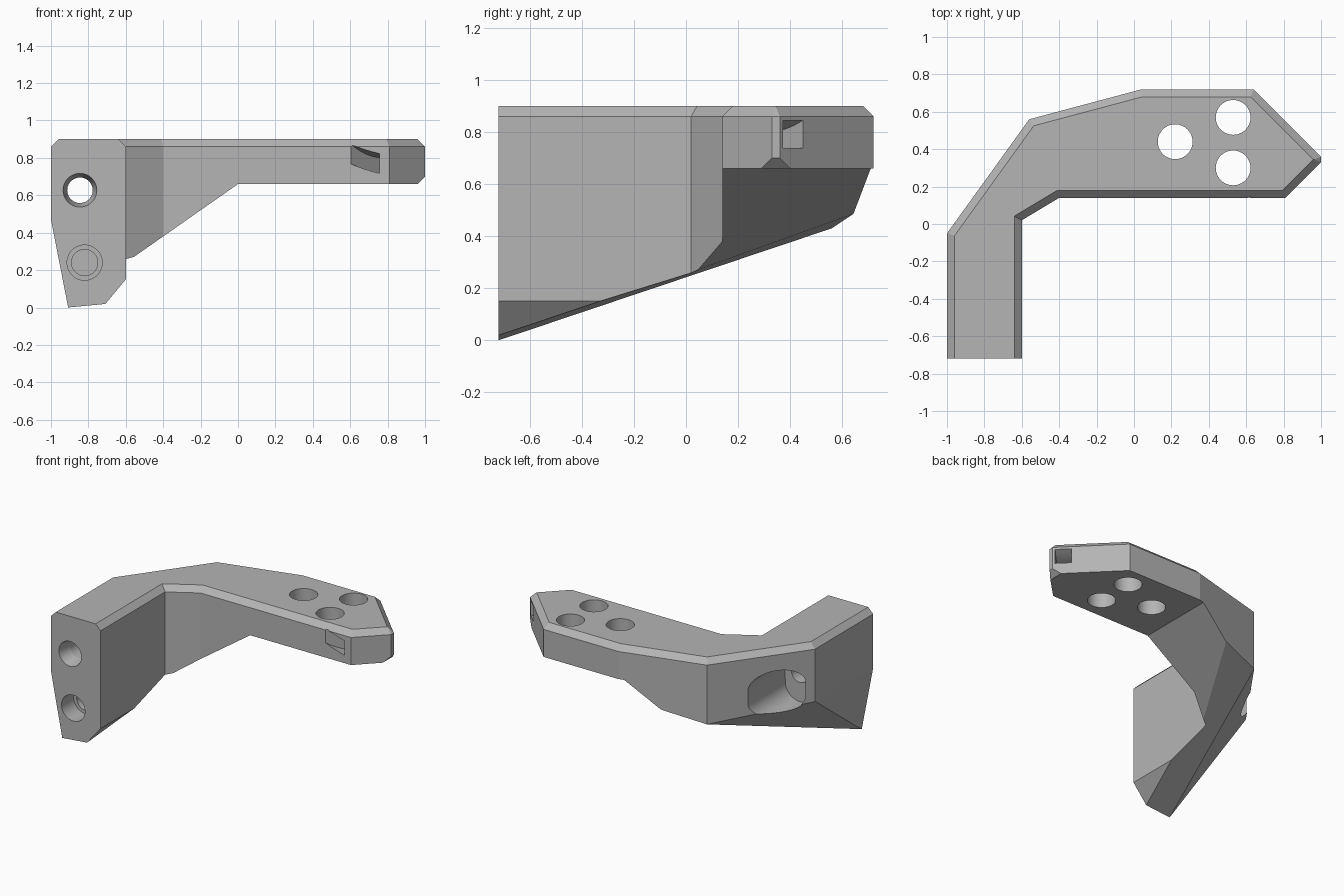
import bpy, bmesh, math
from mathutils import Vector

cube = bpy.data.objects.get("Cube")
if cube:
    bpy.data.objects.remove(cube, do_unlink=True)

grey = bpy.data.materials.new("plain grey")
grey.use_nodes = True
colour = (0.46, 0.46, 0.46, 1)
grey.diffuse_color = colour
grey.node_tree.nodes["Principled BSDF"].inputs["Base Color"].default_value = colour


def loft(name, rings):
    """Closed solid through rings that have equal numbers of points."""
    bm = bmesh.new()
    loops = [[bm.verts.new(p) for p in ring] for ring in rings]
    n = len(loops[0])
    for a, b in zip(loops, loops[1:]):
        for i in range(n):
            j = (i + 1) % n
            bm.faces.new((a[i], a[j], b[j], b[i]))
    bm.faces.new(loops[0])
    bm.faces.new(loops[-1])
    bmesh.ops.recalc_face_normals(bm, faces=bm.faces)
    mesh = bpy.data.meshes.new(name)
    bm.to_mesh(mesh)
    bm.free()
    mesh.materials.append(grey)
    obj = bpy.data.objects.new(name, mesh)
    bpy.context.collection.objects.link(obj)
    return obj


def inset(points, amounts):
    """Move every edge of an anticlockwise outline inward by its own amount."""
    result = []
    n = len(points)
    for i in range(n):
        p = Vector(points[i])
        d0 = (p - Vector(points[i - 1])).normalized()
        d1 = (Vector(points[(i + 1) % n]) - p).normalized()
        n0, n1 = Vector((-d0.y, d0.x)), Vector((-d1.y, d1.x))
        a, b = amounts[i - 1], amounts[i]
        det = n0.x * n1.y - n0.y * n1.x
        result.append((p.x + (a * n1.y - b * n0.y) / det,
                       p.y + (n0.x * b - n1.x * a) / det))
    return result


# Angled body with a chamfered top rim; the leg end stays square
outline = [(-1, -.72), (-.6, -.72), (-.6, .02), (-.4, .14), (.81, .14),
           (1.015, .345), (.64, .72), (.04, .72), (-.56, .56), (-1, -.05)]
rim = inset(outline, [0] + [.04] * (len(outline) - 1))
body = loft("bracket_body", [[(x, y, -.2) for x, y in outline],
                             [(x, y, .86) for x, y in outline],
                             [(x, y, .9) for x, y in rim]])


def cut(cutter):
    cutter.hide_render = True
    mod = body.modifiers.new("cut", 'BOOLEAN')
    mod.operation = 'DIFFERENCE'
    mod.solver = 'EXACT'
    mod.object = cutter
    bpy.context.view_layer.objects.active = body
    bpy.ops.object.modifier_apply(modifier=mod.name)
    bpy.data.objects.remove(cutter, do_unlink=True)


def cut_plane(point, normal):
    """Remove everything on the normal's side of a plane."""
    normal = Vector(normal).normalized()
    bpy.ops.mesh.primitive_cube_add(size=4, location=Vector(point) + normal * 2)
    box = bpy.context.object
    box.rotation_mode = 'QUATERNION'
    box.rotation_quaternion = normal.to_track_quat('Z', 'Y')
    bpy.context.view_layer.update()
    cut(box)


def cut_profile(profile, y0, y1):
    """Remove an x-z profile extruded along y."""
    cut(loft("profile_cutter", [[(x, y, z) for x, z in profile] for y in (y0, y1)]))


def circle(x, z, r, y, steps=64):
    return [(x + r * math.cos(t), y, z + r * math.sin(t))
            for t in (2 * math.pi * i / steps for i in range(steps))]


# Underside of the arm and its sloping web
cut_profile([(-1.3, -.25), (0, .66), (1.3, .66), (1.3, -.25)], 0, 1)
# Inner lower corner of the leg
cut_profile([(-.75, -.03), (-.55, .21), (-.55, -.3), (-.75, -.3)], -1, -.02)
# Sloping underside, outer lower side and rear lower corner of the leg
cut_plane((-.56, .56, .43), (.095, .31, -1))
cut_plane((-1, 0, .47), (-.46, 0, -.09))
cut_plane((-1, -.05, .48), (-.933, .591, -1))
# Blunted tip
cut_plane((1, 0, 0), (1, 0, 0))
cut_plane((.96, 0, .9), (1, 0, 1))
cut_plane((.96, 0, .66), (1, 0, -1))

# Three vertical holes through the arm
for x, y in ((.22, .44), (.53, .57), (.53, .3)):
    ring = circle(x, y, .093, 0)
    cut(loft("arm_hole_cutter", [[(a, b, z) for a, _, b in ring] for z in (.5, 1)]))

# Upper leg bore: tapered mouth, through hole and rear clearance slot
x, z = -.845, .627
cut(loft("bore_cutter", [circle(x, z, r, y) for r, y in
                         ((.092, -.74), (.09, -.72), (.068, -.62), (.068, .4))]))
slot = circle(x, z, .118, -.1)
cut(loft("clearance_cutter", [[(a, y, c if c >= z else c - .09) for a, _, c in slot]
                              for y in (-.1, .6)]))

# Lower leg blind hole, stepped
x, z = -.82, .24
cut(loft("blind_cutter", [circle(x, z, r, y) for r, y in
                          ((.094, -.8), (.094, -.58), (.07, -.58), (.07, -.5))]))

# Sagging diagonal tie channel through the tip
steps = [-.28 + .56 * i / 20 for i in range(21)]
sag = [(s, .045 * (s / .193) ** 2) for s in steps]
section = [(s, .8 + d) for s, d in sag] + [(s, .695 + d) for s, d in reversed(sag)]
along, across = Vector((1, 1, 0)).normalized(), Vector((-1, 1, 0)).normalized()
middle = Vector((.815, .275, 0))
cut(loft("channel_cutter", [[middle + along * s + across * w + Vector((0, 0, h))
                             for s, h in section] for w in (-.054, .054)]))

# Smooth bores, crisp edges
for o in bpy.context.selected_objects:
    o.select_set(False)
body.select_set(True)
bpy.context.view_layer.objects.active = body
bpy.ops.object.shade_smooth_by_angle(angle=math.radians(9))
